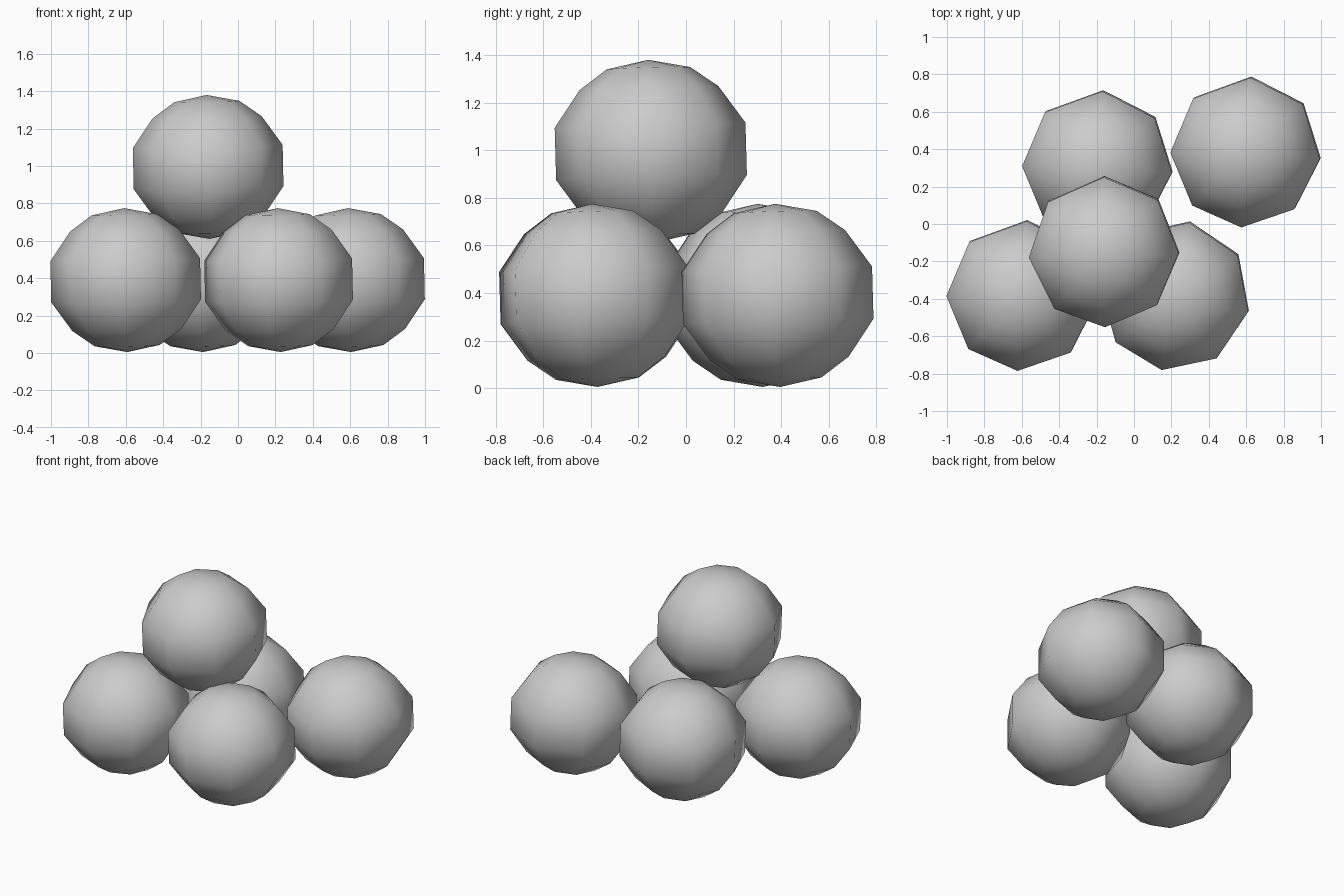
import bpy, bmesh
from math import radians, sin, cos

if "Cube" in bpy.data.objects:
    bpy.data.objects.remove(bpy.data.objects["Cube"])

# Half profile of a ball (radius, height) and its eight slightly uneven meridians
PROFILE = [(0.175, 0.350), (0.292, 0.266), (0.401, 0.110),
           (0.401, -0.110), (0.292, -0.266), (0.175, -0.350)]
MERIDIANS = [-5, 40, 86, 134, 180, 225, 267, 311]
POLE = 0.385


def ball_mesh():
    bm = bmesh.new()
    top = bm.verts.new((0, 0, POLE))
    bottom = bm.verts.new((0, 0, -POLE))
    rings = [[bm.verts.new((r * cos(radians(a)), r * sin(radians(a)), z))
              for a in MERIDIANS] for r, z in PROFILE]
    n = len(MERIDIANS)
    for i in range(n):
        j = (i + 1) % n
        bm.faces.new((top, rings[0][i], rings[0][j]))
        for upper, lower in zip(rings, rings[1:]):
            bm.faces.new((upper[i], lower[i], lower[j], upper[j]))
        bm.faces.new((bottom, rings[-1][j], rings[-1][i]))
    bmesh.ops.recalc_face_normals(bm, faces=bm.faces)
    for f in bm.faces:
        f.smooth = True
    mesh = bpy.data.meshes.new("ball")
    bm.to_mesh(mesh)
    bm.free()
    return mesh


# Four balls on the ground and one resting on top, each leaning slightly
BALLS = {
    "ball_front_left": ((-0.60, -0.382, 0.39), 0),
    "ball_front_right": ((0.22, -0.383, 0.39), -7),
    "ball_back_left": ((-0.195, 0.312, 0.39), 0),
    "ball_back_right": ((0.597, 0.385, 0.39), 0),
    "ball_top": ((-0.16, -0.148, 0.995), 4),
}
mesh = ball_mesh()
for name, (location, spin) in BALLS.items():
    ball = bpy.data.objects.new(name, mesh)
    ball.location = location
    # spin about the ball's own axis first, then lean
    ball.rotation_mode = 'ZYX'
    ball.rotation_euler = (radians(1.6), radians(-1.2), radians(spin))
    bpy.context.collection.objects.link(ball)
